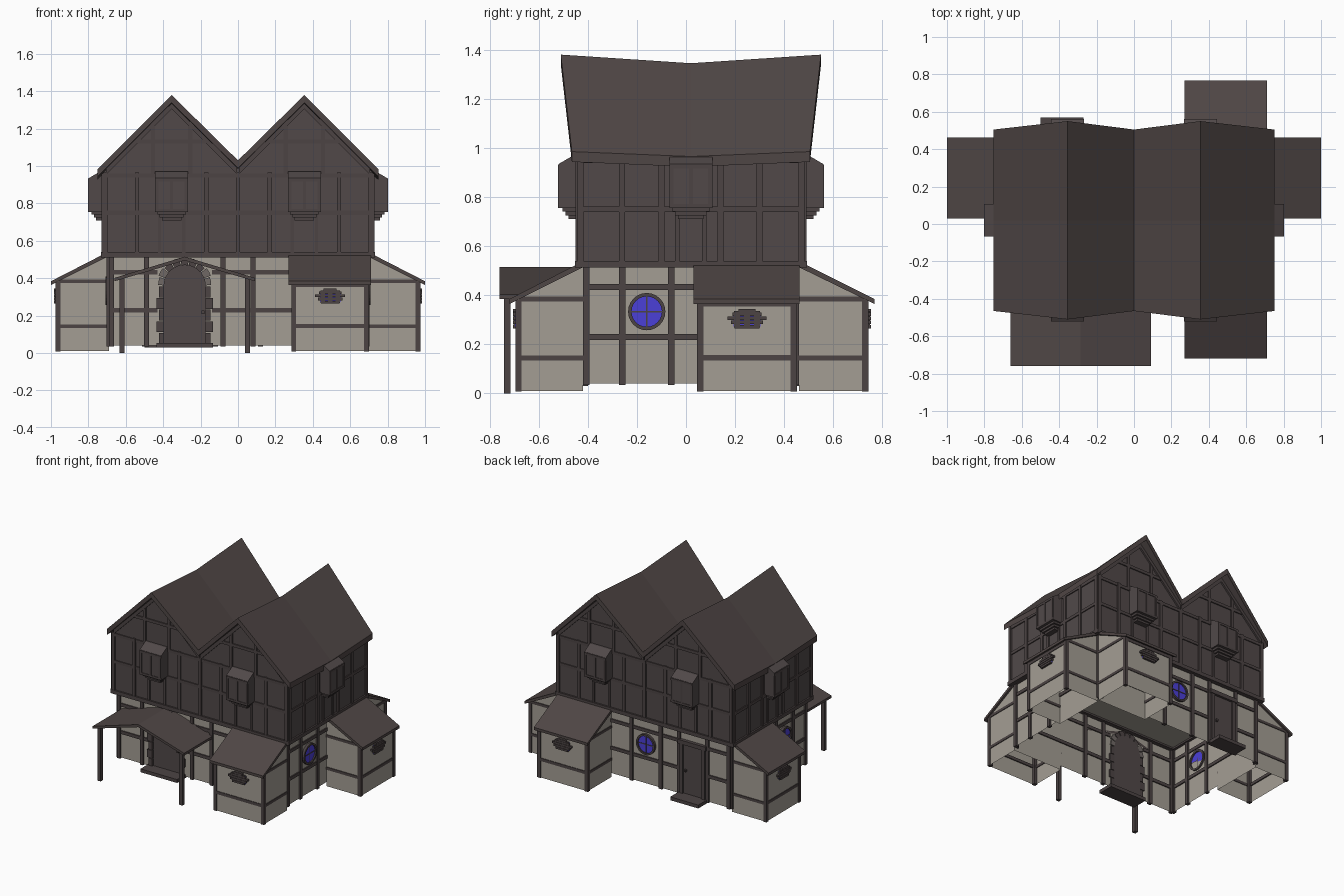
import bpy, bmesh, math
from mathutils import Vector

if "Cube" in bpy.data.objects:
    bpy.data.objects.remove(bpy.data.objects["Cube"])


def material(name, col):
    m = bpy.data.materials.new(name)
    m.diffuse_color = (*col, 1)
    m.use_nodes = True
    m.node_tree.nodes["Principled BSDF"].inputs["Base Color"].default_value = m.diffuse_color
    return m


TIMBER = material("dark timber", (0.072, 0.057, 0.057))
BOARD = material("upper boards", (0.082, 0.066, 0.066))
ROOF = material("roof shingles", (0.078, 0.061, 0.059))
PLASTER = material("pale plaster", (0.37, 0.34, 0.295))
STONE = material("arch stone", (0.16, 0.14, 0.13))
GLASS = material("blue glass", (0.07, 0.05, 0.68))


def loft(name, loops, mat, open_bottom=False):
    """Join matching loops of points into a closed solid."""
    bm = bmesh.new()
    rings = [[bm.verts.new(p) for p in loop] for loop in loops]
    n = len(loops[0])
    for a, b in zip(rings, rings[1:]):
        for i in range(n):
            j = (i + 1) % n
            bm.faces.new((a[i], a[j], b[j], b[i]))
    bm.faces.new(rings[0])
    bm.faces.new(rings[-1])
    bmesh.ops.recalc_face_normals(bm, faces=bm.faces)
    if open_bottom:
        low = [f for f in bm.faces if f.normal.z < -0.9]
        bmesh.ops.delete(bm, geom=low, context='FACES')
    me = bpy.data.meshes.new(name)
    bm.to_mesh(me)
    bm.free()
    me.materials.append(mat)
    ob = bpy.data.objects.new(name, me)
    bpy.context.collection.objects.link(ob)
    return ob


def at(side, u, d, z):
    """u along the wall, d outward from the centre, z up."""
    return {'front': (u, -d, z), 'back': (u, d, z), 'right': (d, u, z), 'left': (-d, u, z)}[side]


def box(name, side, u0, u1, d0, d1, z0, z1, mat=TIMBER, open_bottom=False):
    sq = ((d0, z0), (d1, z0), (d1, z1), (d0, z1))
    return loft(name, [[at(side, u, d, z) for d, z in sq] for u in (u0, u1)], mat, open_bottom)


def slab(name, side, uz, d0, d1, mat):
    """Outline in the wall plane, thickened outward."""
    return loft(name, [[at(side, u, d, z) for u, z in uz] for d in (d0, d1)], mat)


def lean(name, side, u0, u1, dz, mat, open_bottom=False):
    """Side profile swept along the wall."""
    return loft(name, [[at(side, u, d, z) for d, z in dz] for u in (u0, u1)], mat, open_bottom)


def arc(u, z, r, a0, a1, n):
    return [(u + r * math.cos(a0 + (a1 - a0) * i / n), z + r * math.sin(a0 + (a1 - a0) * i / n))
            for i in range(n + 1)]


SIDES = ('front', 'back', 'left', 'right')
LOW = {'front': 0.42, 'back': 0.46, 'left': 0.69, 'right': 0.69}
UP = {'front': 0.44, 'back': 0.48, 'left': 0.72, 'right': 0.72}
SPAN_LOW = {s: (-0.69, 0.69) if s in ('front', 'back') else (-0.42, 0.46) for s in SIDES}
SPAN_UP = {s: (-0.72, 0.72) if s in ('front', 'back') else (-0.44, 0.48) for s in SIDES}

# Ground floor shell, open below
box("ground_walls", 'back', -0.69, 0.69, -0.42, 0.46, 0.04, 0.525, PLASTER, True)
# Upper floor with twin gables
gable = [(-0.72, 0.53), (0.72, 0.53), (0.72, 0.965), (0.355, 1.33), (0, 0.985), (-0.355, 1.33), (-0.72, 0.965)]
loft("upper_walls", [[(x, y, z) for x, z in gable] for y in (-0.44, 0.48)], BOARD)

# Twin roof: each slope sags to the middle
EDGE = [(-0.75, 0.985, 0.965, 0.485), (-0.355, 1.38, 1.345, 0.53), (0, 1.03, 1.0, 0.485),
        (0.355, 1.38, 1.345, 0.53), (0.75, 0.985, 0.965, 0.485)]
T = 0.042
for a, b in zip(EDGE, EDGE[1:]):
    secs = []
    for k in (-1, 0, 1):
        (xa, za, ya), (xb, zb, yb) = [(e[0], e[1] if k else e[2], 0.02 + k * e[3]) for e in (a, b)]
        secs.append([(xa, ya, za), (xb, yb, zb), (xb, yb, zb - T), (xa, ya, za - T)])
    loft("main_roof_slope", secs, ROOF)

# Wall timbers
POST_LOW = {'front': (-0.677, -0.49, -0.08, 0.08, 0.677), 'back': (-0.677, -0.5, -0.27, -0.12, 0.12, 0.677),
            'left': (-0.407, -0.26, -0.06, 0.447), 'right': (-0.407, -0.26, -0.06, 0.447)}
DOORS = {'front': (-0.43, -0.14), 'back': (-0.5, -0.27)}
for s in SIDES:
    d, (u0, u1) = LOW[s], SPAN_LOW[s]
    for u in POST_LOW[s]:
        box("ground_post", s, u - 0.013, u + 0.013, d - 0.012, d + 0.012, 0.035, 0.53)
    for z in (0.23, 0.433):
        cut = DOORS.get(s)
        for a, b in ([(u0, cut[0]), (cut[1], u1)] if cut else [(u0, u1)]):
            box("ground_rail", s, a, b, d - 0.008, d + 0.008, z - 0.012, z + 0.012)
    d, (u0, u1) = UP[s], SPAN_UP[s]
    box("floor_beam", s, u0 - 0.01, u1 + 0.01, d - 0.05, d + 0.012, 0.512, 0.54)
    for z in (0.75, 0.95):
        box("upper_rail", s, u0, u1, d - 0.01, d + 0.007, z - 0.011, z + 0.011)
    if s in ('front', 'back'):
        for u in (-0.71, -0.54, -0.17, 0, 0.17, 0.54, 0.71):
            box("upper_post", s, u - 0.012, u + 0.012, d - 0.01, d + 0.01, 0.53, 0.965)
        for c in (-0.355, 0.355):
            box("gable_collar", s, c - 0.19, c + 0.19, d - 0.01, d + 0.008, 1.12, 1.142)
            for u in (c - 0.1, c + 0.1):
                box("gable_post", s, u - 0.011, u + 0.011, d - 0.01, d + 0.008, 0.95, 1.215)
            for k in (-1, 1):
                slab("gable_trim", s, [(c, 1.34), (c + k * 0.35, 0.99), (c + k * 0.35, 0.955), (c, 1.305)],
                     d - 0.01, d + 0.012, TIMBER)
            for u in (c - 0.065, c + 0.065):
                box("under_bay_post", s, u - 0.009, u + 0.009, d - 0.01, d + 0.008, 0.53, 0.74)
    else:
        for u in (-0.43, -0.26, -0.1, 0.14, 0.3, 0.47):
            box("upper_post", s, u - 0.012, u + 0.012, d - 0.01, d + 0.01, 0.53, 0.96)
        for u in (-0.035, 0.075):
            box("under_bay_post", s, u - 0.009, u + 0.009, d - 0.01, d + 0.008, 0.53, 0.74)


# Bay windows on stepped brackets
def bay(s, c):
    d, w = UP[s], 0.088
    lean("bay_window", s, c - w, c + w, [(d - 0.01, 0.755), (d + 0.078, 0.755), (d + 0.078, 0.935),
                                         (d + 0.015, 0.972), (d - 0.01, 0.972)], BOARD)
    for i in range(3):
        k = 0.012 * (i + 1)
        box("bay_bracket", s, c - w + k, c + w - k, d - 0.01, d + 0.075 - k, 0.74 - 0.015 * i, 0.757 - 0.015 * i)
    for u in (c - w + 0.01, c, c + w - 0.01):
        box("bay_mullion", s, u - 0.008, u + 0.008, d + 0.07, d + 0.082, 0.755, 0.93)
    for z in (0.763, 0.925):
        box("bay_frame", s, c - w, c + w, d + 0.07, d + 0.082, z - 0.008, z + 0.008)


for s in ('front', 'back'):
    for c in (-0.355, 0.355):
        bay(s, c)
for s in ('left', 'right'):
    bay(s, 0.02)

# Lean-to annexes with layered slit windows
for s, u0, u1, d1 in (('front', 0.29, 0.695, 0.69), ('back', 0.29, 0.695, 0.738),
                      ('left', 0.05, 0.447, 0.97), ('right', 0.05, 0.447, 0.97)):
    d0, up, c = LOW[s], UP[s], (u0 + u1) / 2
    lean("annex_walls", s, u0, u1, [(d0, 0.01), (d1, 0.01), (d1, 0.38), (up, 0.515), (d0, 0.515)],
         PLASTER, True)
    e = d1 + 0.03
    lean("annex_roof", s, u0 - 0.02, u1 + 0.015, [(up - 0.02, 0.538), (e, 0.384), (e, 0.364), (up - 0.02, 0.514)], ROOF)
    for u in (u0 + 0.008, u1 - 0.008):
        box("annex_post", s, u - 0.013, u + 0.013, d1 - 0.02, d1 + 0.005, 0.008, 0.38)
    for z in (0.145, 0.365):
        box("annex_rail", s, u0, u1, d1 - 0.008, d1 + 0.004, z - 0.011, z + 0.011)
    for u in (u0, u1):
        for z in (0.145, 0.385 if z != 0.145 else 0.145):
            box("annex_side_rail", s, u - 0.005, u + 0.005, d0, d1 if z < 0.3 else d1 - 0.01, z - 0.011, z + 0.009)
    box("slit_glass", s, c - 0.055, c + 0.055, d1, d1 + 0.006, 0.272, 0.33, GLASS)
    for z, w in ((0.272, 0.05), (0.289, 0.065), (0.306, 0.08), (0.322, 0.06), (0.337, 0.035)):
        box("slit_slat", s, c - w, c + w, d1 - 0.004, d1 + 0.015, z - 0.007, z + 0.007)
    for k in (-0.04, 0, 0.04):
        box("slit_bar", s, c + k - 0.012, c + k + 0.012, d1, d1 + 0.012, 0.268, 0.335)

# Round blue windows
for s, c in (('left', -0.16), ('right', -0.16), ('back', 0.0)):
    d, z = LOW[s], 0.333
    slab("round_glass", s, arc(c, z, 0.066, 0, math.tau, 24)[:-1], d, d + 0.009, GLASS)
    for i in range(12):
        a0, a1 = math.tau * i / 12, math.tau * (i + 1) / 12
        slab("round_frame", s, arc(c, z, 0.076, a0, a1, 2) + arc(c, z, 0.062, a1, a0, 2),
             d - 0.01, d + 0.018, TIMBER)
    box("round_bar", s, c - 0.003, c + 0.003, d, d + 0.012, z - 0.065, z + 0.065)
    box("round_bar", s, c - 0.065, c + 0.065, d, d + 0.012, z - 0.003, z + 0.003)

# Arched front door with stone surround
C = -0.285
slab("front_door", 'front', [(C + 0.115, 0.05)] + arc(C, 0.36, 0.115, 0, math.pi, 14) + [(C - 0.115, 0.05)],
     0.41, 0.428, BOARD)
for i in range(9):
    a0, a1 = math.pi * (i + 0.06) / 9, math.pi * (i + 0.94) / 9
    r = 0.15 if i % 2 else 0.142
    slab("arch_stone", 'front', arc(C, 0.36, r, a0, a1, 2) + arc(C, 0.36, 0.11, a1, a0, 2),
         0.41, 0.445, STONE if i in (0, 1, 7, 8) else TIMBER)
for k in (-1, 1):
    for i in range(5):
        o = 0.15 if i % 2 else 0.138
        a, b = sorted((C + k * 0.11, C + k * o))
        box("jamb_stone", 'front', a, b, 0.41, 0.442, 0.05 + i * 0.062, 0.108 + i * 0.062)
box("front_step", 'front', C - 0.15, C + 0.15, 0.40, 0.52, 0.03, 0.055)
box("door_knob", 'front', C + 0.09, C + 0.105, 0.42, 0.445, 0.21, 0.228)

# Plain back door
box("back_door", 'back', -0.47, -0.3, 0.45, 0.468, 0.05, 0.42, BOARD)
for u in (-0.475, -0.295):
    box("back_door_jamb", 'back', u - 0.014, u + 0.014, 0.45, 0.48, 0.05, 0.44)
box("back_door_lintel", 'back', -0.5, -0.27, 0.45, 0.485, 0.42, 0.45)
box("back_step", 'back', -0.5, -0.27, 0.45, 0.57, 0.03, 0.055)
box("back_knob", 'back', -0.335, -0.32, 0.46, 0.482, 0.22, 0.236)

# Front porch canopy on two posts
for k in (-1, 1):
    slab("porch_roof", 'front', [(C, 0.515), (C + k * 0.375, 0.402), (C + k * 0.375, 0.384), (C, 0.495)],
         0.42, 0.76, ROOF)
    x = C + k * 0.335
    box("porch_post", 'front', x - 0.013, x + 0.013, 0.715, 0.742, 0, 0.405)
    box("porch_beam", 'front', x - 0.01, x + 0.01, 0.42, 0.742, 0.378, 0.4)
